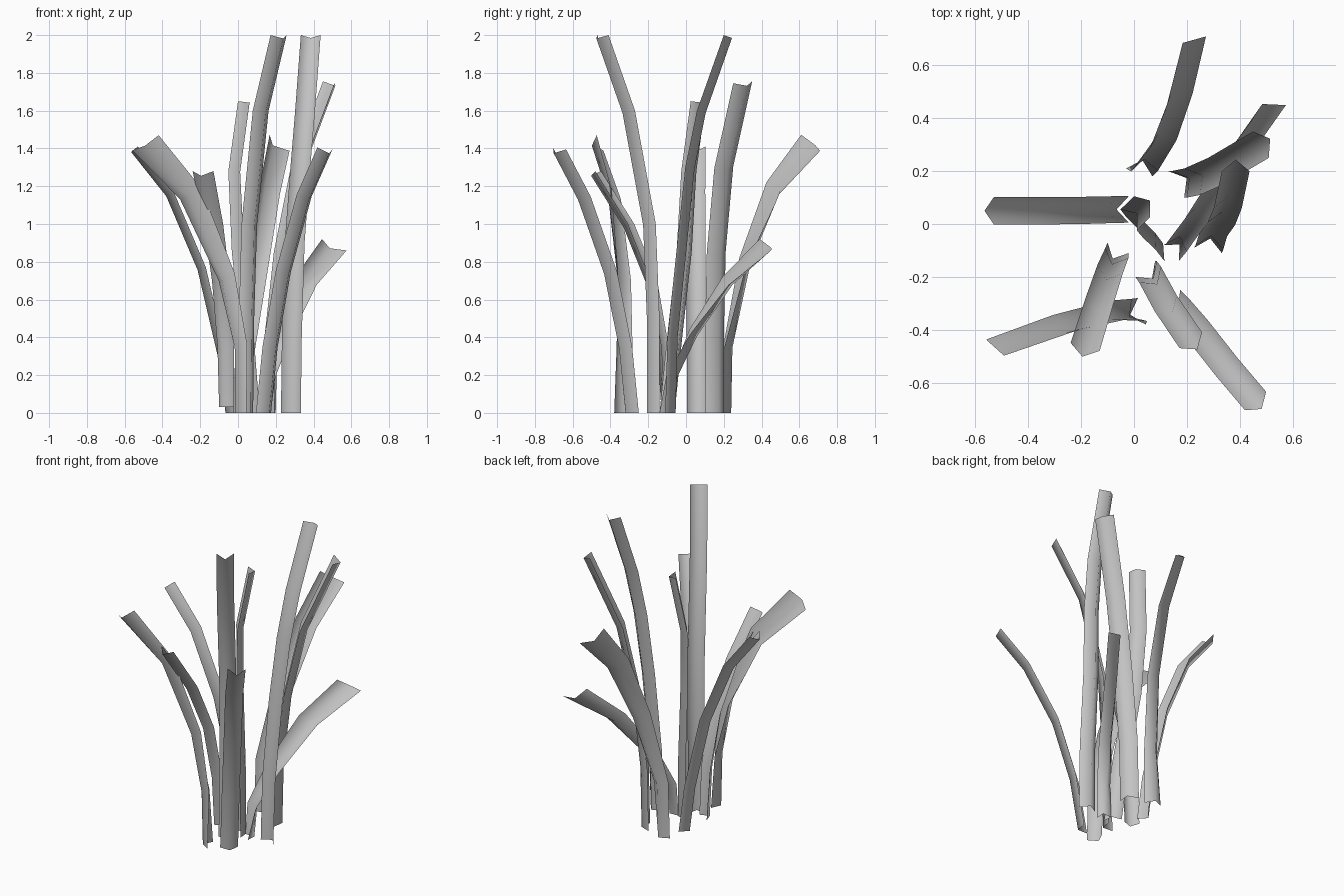
import bpy
from mathutils import Vector

cube = bpy.data.objects.get("Cube")
if cube:
    bpy.data.objects.remove(cube, do_unlink=True)

# One flat grey for every blade
grey = bpy.data.materials.new("pale_grey")
grey.use_nodes = True
COLOUR = (0.55, 0.55, 0.55, 1.0)
grey.diffuse_color = COLOUR
bsdf = next(n for n in grey.node_tree.nodes if n.type == 'BSDF_PRINCIPLED')
bsdf.inputs["Base Color"].default_value = COLOUR
bsdf.inputs["Roughness"].default_value = 0.8


def grass_blade(name, path, base_width, tip_width, depth=0.046):
    """Sweep an open V section along a path, the fold pointing outwards."""
    pts = [Vector(p) for p in path]
    w0, w1 = Vector(base_width), Vector(tip_width)
    lean = pts[-1] - pts[0]
    lean.z = 0
    up = Vector((0, 0, 1))
    sign = 1 if up.cross(w0).dot(lean) > 0 else -1
    last = len(pts) - 1
    verts, faces = [], []
    for i, p in enumerate(pts):
        if i == 0:
            tangent = up
        elif i == last:
            tangent = pts[i] - pts[i - 1]
        else:
            tangent = (pts[i + 1] - p).normalized() + (p - pts[i - 1]).normalized()
        w = w0.lerp(w1, i / last)
        fold = tangent.cross(w).normalized() * sign * depth
        verts += [p - w / 2, p + fold, p + w / 2]
        if i < last:
            a = 3 * i
            faces += [(a, a + 1, a + 4, a + 3), (a + 1, a + 2, a + 5, a + 4)]
    if sign < 0:
        faces = [f[::-1] for f in faces]
    mesh = bpy.data.meshes.new(name)
    mesh.from_pydata(verts, [], faces)
    for poly in mesh.polygons:
        poly.use_smooth = True
    mesh.materials.append(grey)
    obj = bpy.data.objects.new(name, mesh)
    bpy.context.collection.objects.link(obj)


# Tall blades
grass_blade("tall_back_blade",
            [(.28, -.1, 0), (.285, -.09, .4), (.3, -.04, .9), (.33, 0, 1.3),
             (.355, .06, 1.6), (.385, .2, 2)],
            (.105, -.02, 0), (.105, 0, 0))
grass_blade("tall_front_blade",
            [(.04, -.17, 0), (.045, -.17, .5), (.06, -.19, 1),
             (.12, -.3, 1.6), (.215, -.44, 2)],
            (.08, .06, 0), (.085, .06, 0))
grass_blade("upright_centre_blade",
            [(.08, -.1, 0), (.05, -.06, .4), (0, -.01, .85),
             (-.02, .015, 1.28), (.03, .065, 1.65)],
            (.07, -.08, 0), (.06, -.08, 0), .04)

# Blades leaning left and back
grass_blade("left_upper_blade",
            [(.16, .15, 0), (.17, .15, .4), (.22, .16, .85),
             (.31, .2, 1.3), (.48, .3, 1.75)],
            (.06, -.1, 0), (.06, -.1, -.01))
grass_blade("left_low_blade",
            [(.14, -.11, 0), (.16, -.09, .2), (.24, .02, .43),
             (.36, .21, .7), (.51, .42, .89)],
            (.06, -.06, 0), (.13, .06, -.06))
grass_blade("back_blade",
            [(.02, .195, 0), (.04, .2, .35), (.11, .3, .8),
             (.17, .46, 1.19), (.22, .66, 1.43)],
            (.1, -.03, 0), (.105, .1, -.085))

# Blades leaning right and forward
grass_blade("right_blade",
            [(-.02, .055, 0), (-.06, .055, .3), (-.17, .052, .77),
             (-.34, .05, 1.17), (-.53, .05, 1.41)],
            (0, .1, 0), (0, .105, 0))
grass_blade("front_right_blade",
            [(.03, -.33, 0), (.02, -.325, .35), (-.06, -.325, .72),
             (-.25, -.37, 1.16), (-.49, -.455, 1.43)],
            (.03, -.1, 0), (.14, -.035, .08))
grass_blade("front_short_blade",
            [(-.06, -.09, .03), (-.065, -.11, .35), (-.09, -.17, .7),
             (-.13, -.29, 1), (-.185, -.465, 1.28)],
            (.08, -.04, 0), (.11, -.03, 0))
grass_blade("front_left_blade",
            [(.135, -.285, 0), (.17, -.32, .35), (.24, -.4, .75),
             (.35, -.54, 1.15), (.46, -.67, 1.4)],
            (.08, .07, 0), (.08, .07, -.01))
